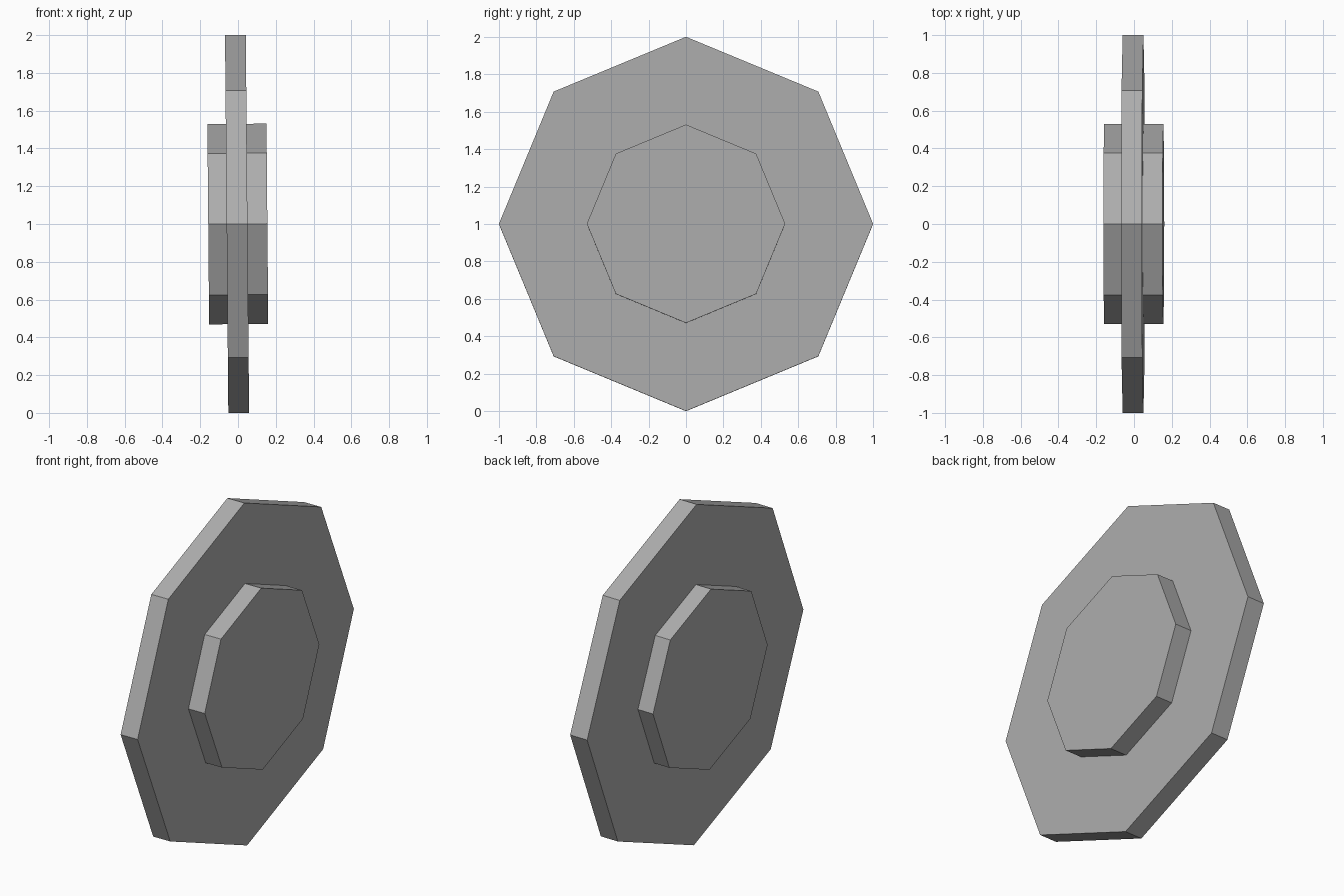
import bpy
import math

cube = bpy.data.objects.get("Cube")
if cube:
    bpy.data.objects.remove(cube, do_unlink=True)

# Single flat grey
grey = bpy.data.materials.new("grey")
grey.use_nodes = True
colour = (0.42, 0.42, 0.42, 1)
grey.diffuse_color = colour
grey.node_tree.nodes["Principled BSDF"].inputs["Base Color"].default_value = colour

LEAN = math.radians(0.5)  # the wheel leans slightly towards -x


def octagon(name, radius, width, x):
    """Eight-sided flat-shaded disc with its axle along x."""
    bpy.ops.mesh.primitive_cylinder_add(
        vertices=8, radius=radius, depth=width, location=(x, 0, 1),
        rotation=(0, math.pi / 2 - LEAN, 0))
    part = bpy.context.object
    part.name = name
    part.data.materials.append(grey)
    return part


# Wide thin rim and the thicker hub passing through it
octagon("wheel_disc", 1.0, 0.11, -0.005)
octagon("wheel_hub", 0.53, 0.313, -0.001)
